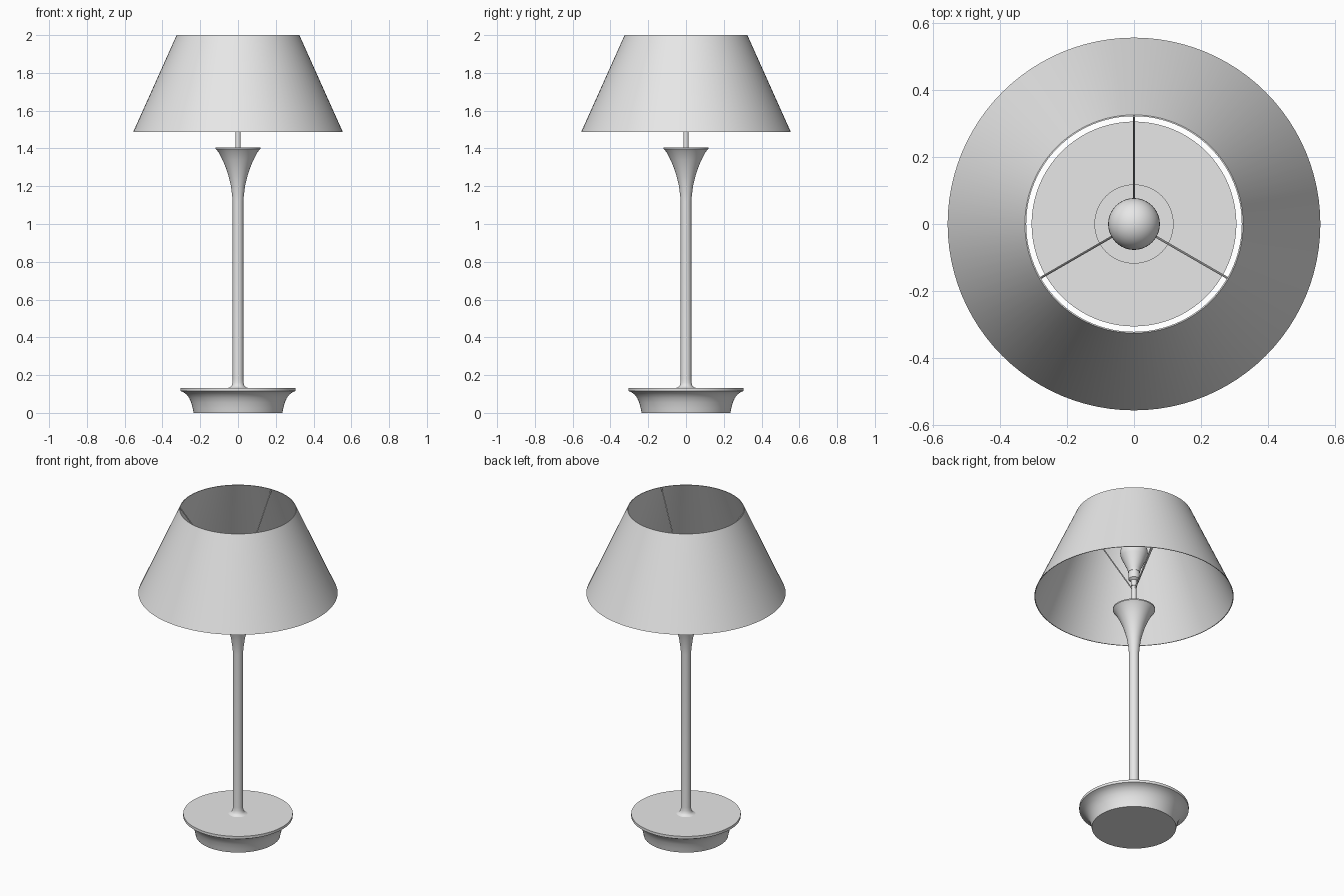
import bpy, bmesh, math
from mathutils import Vector

cube = bpy.data.objects.get("Cube")
if cube:
    bpy.data.objects.remove(cube, do_unlink=True)

grey = bpy.data.materials.new("light_grey")
grey.use_nodes = True
grey.diffuse_color = (0.8, 0.8, 0.8, 1)
grey.node_tree.nodes["Principled BSDF"].inputs["Base Color"].default_value = (0.8, 0.8, 0.8, 1)


def finish(name, bm):
    bmesh.ops.recalc_face_normals(bm, faces=bm.faces)
    mesh = bpy.data.meshes.new(name)
    bm.to_mesh(mesh)
    bm.free()
    mesh.materials.append(grey)
    obj = bpy.data.objects.new(name, mesh)
    bpy.context.collection.objects.link(obj)
    bpy.ops.object.select_all(action='DESELECT')
    bpy.context.view_layer.objects.active = obj
    obj.select_set(True)
    bpy.ops.object.shade_smooth_by_angle(angle=math.radians(35))
    return obj


def lathe(name, profile, closed=False, steps=80):
    """Spin a (radius, height) profile around the z axis."""
    bm = bmesh.new()
    verts = [bm.verts.new((r, 0, z)) for r, z in profile]
    pairs = list(zip(verts, verts[1:]))
    if closed:
        pairs.append((verts[-1], verts[0]))
    edges = [bm.edges.new(p) for p in pairs]
    bmesh.ops.spin(bm, geom=verts + edges, cent=(0, 0, 0), axis=(0, 0, 1),
                   angle=math.tau, steps=steps, use_merge=True)
    bmesh.ops.remove_doubles(bm, verts=bm.verts, dist=0.0002)
    return finish(name, bm)


def rod(name, start, end, radius):
    bm = bmesh.new()
    bmesh.ops.create_cone(bm, cap_ends=True, segments=10, radius1=radius,
                          radius2=radius, depth=(end - start).length)
    turn = (end - start).to_track_quat('Z', 'Y').to_matrix()
    bmesh.ops.rotate(bm, verts=bm.verts, matrix=turn)
    bmesh.ops.translate(bm, verts=bm.verts, vec=(start + end) / 2)
    return finish(name, bm)


# Flared foot with a thin rim and a flat top
lathe("base", [(0, 0), (0.235, 0), (0.24, 0.025), (0.248, 0.055), (0.259, 0.08),
               (0.275, 0.1), (0.292, 0.111), (0.305, 0.116), (0.305, 0.132), (0, 0.132)])

# Stem, filleted into the foot and widening into a trumpet
lathe("stem", [(0, 0.128), (0.052, 0.132), (0.04, 0.137), (0.033, 0.145), (0.029, 0.16),
               (0.028, 0.18), (0.028, 1.12), (0.032, 1.16), (0.039, 1.21), (0.049, 1.25),
               (0.063, 1.295), (0.082, 1.34), (0.103, 1.38), (0.118, 1.398),
               (0.118, 1.405), (0, 1.405)])

# Narrow pin and bulb holder
lathe("pin", [(0, 1.4), (0.014, 1.4), (0.014, 1.56), (0, 1.56)], steps=32)
lathe("bulb_holder", [(0, 1.55), (0.018, 1.55), (0.018, 1.585), (0.032, 1.595),
                      (0.032, 1.645), (0, 1.645)], steps=48)

# Bulb: conical neck running into a round head
head_z, head_r = 1.764, 0.077
arc = [math.radians(a) for a in range(-20, 91, 10)]
lathe("bulb", [(0, 1.64), (0.033, 1.64), (0.037, 1.66)] +
      [(head_r * math.cos(a), head_z + head_r * math.sin(a)) for a in arc], steps=64)

# Thin open shade
lathe("shade", [(0.555, 1.487), (0.325, 2), (0.321, 2), (0.551, 1.487)], closed=True, steps=96)

# Three sloping arms carrying the shade
for i, angle in enumerate((90, 210, 330)):
    a = math.radians(angle)
    out = Vector((math.cos(a), math.sin(a), 0))
    rod(f"shade_arm_{i + 1}", out * 0.012 + Vector((0, 0, 1.535)),
        out * 0.322 + Vector((0, 0, 1.994)), 0.0035)
